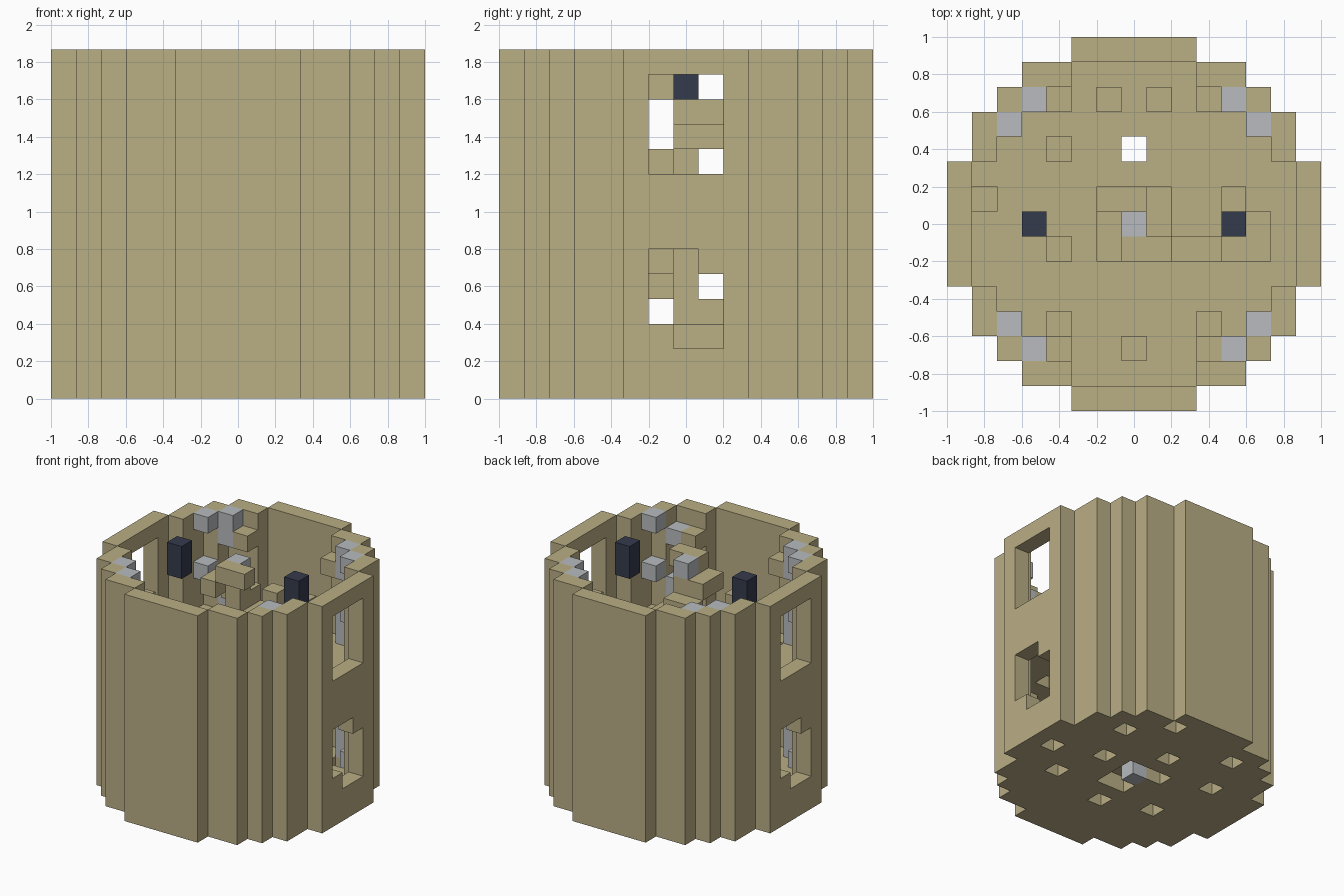
import bpy, bmesh
from mathutils import Vector

if "Cube" in bpy.data.objects:
    bpy.data.objects.remove(bpy.data.objects["Cube"], do_unlink=True)

UNIT = 2 / 15
LAYERS = 14
HALF = [7, 7, 7, 6, 6, 5, 4, 2]          # half width of each row of the round plan


def material(name, rgb):
    m = bpy.data.materials.new(name)
    m.use_nodes = True
    m.diffuse_color = (*rgb, 1)
    m.node_tree.nodes["Principled BSDF"].inputs["Base Color"].default_value = (*rgb, 1)
    return m


sand = material("sandstone", (0.49, 0.425, 0.235))
pale = material("pale grey", (0.48, 0.50, 0.52))
dark = material("dark blue", (0.036, 0.044, 0.075))

AXES = [Vector(a) for a in ((1, 0, 0), (0, 1, 0), (0, 0, 1))]


def build(name, cells, mat):
    """Make the outer skin of a set of unit blocks as one object."""
    cells = set(cells)
    bm = bmesh.new()
    for c in cells:
        mid = Vector(c) + AXES[2] / 2
        for k in range(3):
            for s in (-1, 1):
                n = AXES[k] * s
                if tuple(int(v) for v in Vector(c) + n) in cells:
                    continue
                a = AXES[(k + 1) % 3] / 2
                b = AXES[(k + 2) % 3] / 2 * s
                corners = (-a - b, a - b, a + b, b - a)
                bm.faces.new([bm.verts.new((mid + n / 2 + q) * UNIT) for q in corners])
    bmesh.ops.remove_doubles(bm, verts=bm.verts, dist=0.001)
    bmesh.ops.dissolve_limit(bm, angle_limit=0.01, verts=bm.verts, edges=bm.edges)
    mesh = bpy.data.meshes.new(name)
    bm.to_mesh(mesh)
    bm.free()
    mesh.materials.append(mat)
    ob = bpy.data.objects.new(name, mesh)
    bpy.context.collection.objects.link(ob)
    return ob


def inside(x, y):
    return abs(y) < len(HALF) and abs(x) <= HALF[abs(y)]


def on_rim(x, y):
    return not all(inside(x + a, y + b) for a, b in ((1, 0), (-1, 0), (0, 1), (0, -1)))


plan = [(x, y) for x in range(-7, 8) for y in range(-7, 8) if inside(x, y)]
ring = [p for p in plan if on_rim(*p)]
room = [p for p in plan if not on_rim(*p)]


# Round wall with a stepped lower window and a full upper window on both sides
def is_window(x, y, z):
    if abs(x) != 7 or abs(y) > 1:
        return False
    t = y if x > 0 else -y
    lower = 2 <= z <= 5 and (t, z) not in ((1, 5), (-1, 2))
    return lower or 9 <= z <= 12


build("tower_wall", [(x, y, z) for x, y in ring for z in range(LAYERS)
                     if not is_window(x, y, z)], sand)


# Floors, pierced by the stairwell and small openings
def floor(name, z, holes):
    build(name, [(x, y, z) for x, y in room
                 if max(abs(x), abs(y)) > 1 and (x, y) not in holes], sand)


floor("ground_floor", 0, [(4, 4), (2, 6), (6, 0), (3, 1), (0, 3), (-3, 5),
                          (4, -2), (-4, 2), (0, -3), (-3, -2)])
floor("upper_floor", 7, [(0, 3), (-3, 3), (-3, -1), (2, -1), (3, -1),
                         (3, -4), (-3, -4), (-6, 1)])

# Spiral stair: two blocks per layer around a central post
turn = [[(-1, -1), (-1, 0)], [(1, -1), (0, -1)], [(1, 1), (1, 0)], [(-1, 1), (0, 1)]]
build("spiral_stair", [(x, y, z) for z in range(LAYERS) for x, y in turn[z % 4]], sand)
build("stair_post", [(0, 0, z) for z in range(1, LAYERS - 1)], sand)
build("stair_post_ends", [(0, 0, 0), (0, 0, LAYERS - 1)], pale)

# Pale blocks set into the inner corners
corner = []
for sx in (-1, 1):
    for sy in (-1, 1):
        corner += [(5 * sx, 4 * sy, z) for z in (1, 4, 7, 10, 13) if z != 7]
        top = (12,) if (sx, sy) == (1, -1) else (12, 13)
        corner += [(4 * sx, 5 * sy, z) for z in (1, 2, 5, 8, 9) + top]
build("corner_blocks", corner, pale)

# Ledge blocks on the inner walls
ledges = [(s * 3, 5, 12) for s in (-1, 1)] + [(s, 5, 9) for s in (-1, 1)]
ledges += [(s * 3, -5, 12) for s in (-1, 1)] + [(0, -5, 9)]
build("wall_ledges", ledges, sand)
build("floor_steps", [(4, 1, 8), (5, 0, 8), (5, -1, 8), (4, -1, 8)], sand)

# Hanging lanterns
for side, x in (("left", 4), ("right", -4)):
    build(side + "_lantern", [(x, 0, 12), (x, 0, 13)], dark)
